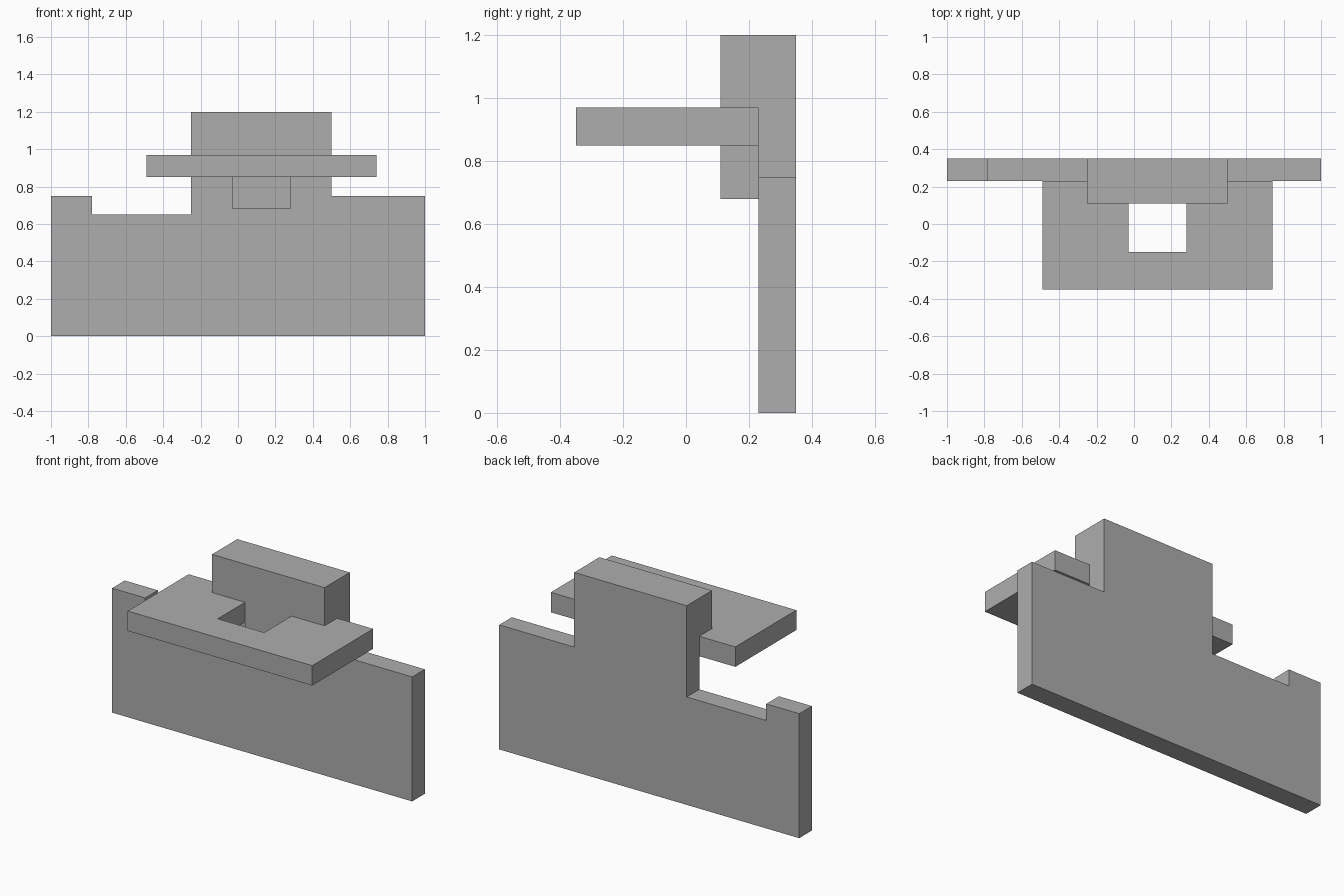
import bpy
import bmesh
import math

cube = bpy.data.objects.get("Cube")
if cube:
    bpy.data.objects.remove(cube, do_unlink=True)

grey = bpy.data.materials.new("plain grey")
grey.use_nodes = True
colour = (0.42, 0.42, 0.42, 1)
grey.diffuse_color = colour
grey.node_tree.nodes["Principled BSDF"].inputs["Base Color"].default_value = colour


def extrude(bm, faces, vec):
    """Extrude faces along vec and return the moved faces."""
    res = bmesh.ops.extrude_face_region(bm, geom=faces)["geom"]
    verts = [g for g in res if isinstance(g, bmesh.types.BMVert)]
    bmesh.ops.translate(bm, verts=verts, vec=vec)
    return [g for g in res if isinstance(g, bmesh.types.BMFace)]


def finish(bm, name):
    """Merge coplanar faces and make the object."""
    bmesh.ops.recalc_face_normals(bm, faces=bm.faces)
    bmesh.ops.dissolve_limit(bm, angle_limit=math.radians(1),
                             verts=bm.verts, edges=bm.edges)
    mesh = bpy.data.meshes.new(name)
    bm.to_mesh(mesh)
    bm.free()
    mesh.materials.append(grey)
    obj = bpy.data.objects.new(name, mesh)
    bpy.context.collection.objects.link(obj)


BACK, FRONT, HOOK = 0.35, 0.23, 0.11
LEFT, RIGHT = 0.28, -0.03          # sides of the tab and its slot
LOW, HIGH = 0.85, 0.97             # underside and top of the shelf

# Back panel with the thick head and its tab, as one solid
head = [(-0.25, 1.2), (-0.25, HIGH), (RIGHT, HIGH), (RIGHT, 0.68),
        (LEFT, 0.68), (LEFT, HIGH), (0.5, HIGH), (0.5, 1.2)]
panel = [(-1, 0), (1, 0), (1, 0.75), (0.5, 0.75)] + head[1:-1][::-1] + [
    (-0.25, 0.65), (-0.78, 0.65), (-0.78, 0.75), (-1, 0.75)]
bm = bmesh.new()
shared = {p: bm.verts.new((p[0], BACK, p[1])) for p in head + panel}
faces = [bm.faces.new([shared[p] for p in outline]) for outline in (panel, head)]
faces = extrude(bm, faces, (0, FRONT - BACK, 0))
head_face = max(faces, key=lambda f: max(v.co.z for v in f.verts))
extrude(bm, [head_face], (0, HOOK - FRONT, 0))
finish(bm, "back_panel")

# Shelf with a slot that the tab drops into
shelf = [(-0.49, -0.35), (0.74, -0.35), (0.74, FRONT), (LEFT, FRONT),
         (LEFT, -0.15), (RIGHT, -0.15), (RIGHT, FRONT), (-0.49, FRONT)]
bm = bmesh.new()
face = bm.faces.new([bm.verts.new((x, y, LOW)) for x, y in shelf])
extrude(bm, [face], (0, 0, HIGH - LOW))
finish(bm, "slotted_shelf")
